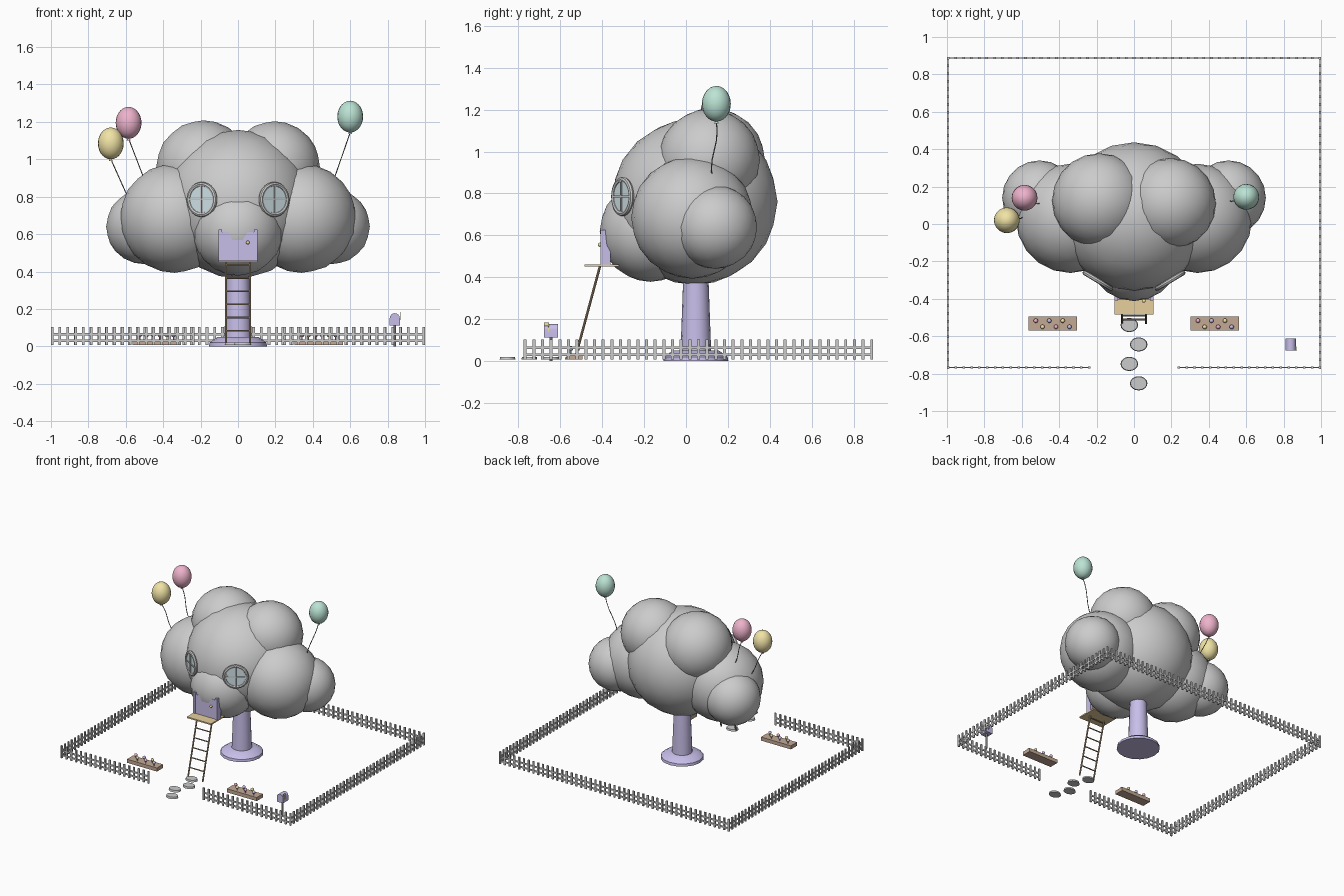
import bpy, bmesh, math
from mathutils import Matrix, Vector

if "Cube" in bpy.data.objects:
    bpy.data.objects.remove(bpy.data.objects["Cube"])

def mat(name, *rgb):
    m = bpy.data.materials.new(name)
    m.diffuse_color = (*rgb, 1)
    m.use_nodes = True
    m.node_tree.nodes["Principled BSDF"].inputs["Base Color"].default_value = m.diffuse_color
    return m

PURPLE = mat("lilac", 0.58, 0.52, 0.82)
TAN = mat("tan_wood", 0.80, 0.63, 0.34)
BROWN = mat("brown_wood", 0.42, 0.30, 0.20)
SOIL = mat("planter_wood", 0.55, 0.40, 0.30)
GLASS = mat("pale_glass", 0.66, 0.80, 0.84)
PINK = mat("pink", 0.86, 0.45, 0.60)
YELLOW = mat("yellow", 0.88, 0.77, 0.38)
GREEN = mat("mint", 0.50, 0.77, 0.66)
DARK = mat("string_grey", 0.25, 0.25, 0.25)

def finish(name, bm, material=None, smooth=False):
    me = bpy.data.meshes.new(name)
    bmesh.ops.recalc_face_normals(bm, faces=bm.faces)
    bm.to_mesh(me)
    bm.free()
    ob = bpy.data.objects.new(name, me)
    bpy.context.collection.objects.link(ob)
    if material:
        me.materials.append(material)
    if smooth:
        bpy.ops.object.select_all(action='DESELECT')
        bpy.context.view_layer.objects.active = ob
        ob.select_set(True)
        bpy.ops.object.shade_smooth_by_angle(angle=math.radians(40))
    return ob

def add_box(bm, lo, hi):
    lo, hi = Vector(lo), Vector(hi)
    m = Matrix.Translation((lo + hi) / 2) @ Matrix.Diagonal((*(hi - lo), 1))
    bmesh.ops.create_cube(bm, size=1, matrix=m)

def box(name, lo, hi, material=None):
    bm = bmesh.new()
    add_box(bm, lo, hi)
    return finish(name, bm, material)

def add_rod(bm, a, b, r, r2=None, sides=8):
    a, b = Vector(a), Vector(b)
    m = Matrix.Translation((a + b) / 2) @ (b - a).to_track_quat('Z', 'Y').to_matrix().to_4x4()
    bmesh.ops.create_cone(bm, cap_ends=True, segments=sides, radius1=r,
                          radius2=r if r2 is None else r2, depth=(b - a).length, matrix=m)

def add_ball(bm, c, r, sub=2):
    bmesh.ops.create_icosphere(bm, subdivisions=sub, radius=r, matrix=Matrix.Translation(c))

# cloud-shaped crown: overlapping puffs
puffs = [("main", (0, 0.04, 0.76), 0.397), ("front", (0, -0.17, 0.62), 0.242),
         ("top_left", (-0.185, 0.125, 0.955), 0.253), ("top_right", (0.195, 0.11, 0.96), 0.243)]
for side, s in (("left", -1), ("right", 1)):
    puffs += [("side_" + side, (s * 0.34, 0.03, 0.685), 0.292),
              ("outer_" + side, (s * 0.505, 0.14, 0.64), 0.2)]
for name, c, r in puffs:
    bm = bmesh.new()
    add_ball(bm, c, r, 3)
    finish("cloud_" + name, bm, smooth=True)

# trunk with flared foot
bm = bmesh.new()
foot = Vector((0, 0.047, 0))
for z0, z1, r0, r1 in ((0, 0.02, 0.155, 0.152), (0.02, 0.05, 0.152, 0.11), (0.05, 0.46, 0.073, 0.058)):
    add_rod(bm, foot + Vector((0, 0, z0)), foot + Vector((0, 0, z1)), r0, r1, 16)
finish("trunk", bm, PURPLE, True)

# door, frame, knob, porch
box("door", (-0.085, -0.403, 0.455), (0.085, -0.37, 0.61), PURPLE)
bm = bmesh.new()
for s in (-1, 1):
    add_box(bm, (s * 0.095 - 0.009, -0.408, 0.45), (s * 0.095 + 0.009, -0.36, 0.625))
finish("door_frame", bm, PURPLE)
bm = bmesh.new()
add_ball(bm, (0.053, -0.411, 0.555), 0.01)
finish("door_knob", bm, YELLOW, True)
box("porch", (-0.105, -0.485, 0.45), (0.105, -0.32, 0.46), TAN)

# ladder
bm = bmesh.new()
top, bottom = Vector((0, -0.41, 0.455)), Vector((0, -0.53, 0.01))
for s in (-1, 1):
    off = Vector((s * 0.064, 0, 0))
    add_rod(bm, top + off, bottom + off, 0.006)
for i in range(6):
    p = bottom.lerp(top, (0.075 + 0.072 * i) / 0.455)
    add_rod(bm, p - Vector((0.068, 0, 0)), p + Vector((0.068, 0, 0)), 0.0045)
finish("ladder", bm, BROWN)

# round windows facing outward; local z is the window normal
for side, s in (("left", -1), ("right", 1)):
    n = Vector((s * math.sin(math.radians(31)), -math.cos(math.radians(31)), 0))
    across = Vector((0, 0, 1)).cross(n)
    m = Matrix((across, Vector((0, 0, 1)), n)).transposed().to_4x4()
    m.translation = Vector((s * 0.193, -0.303, 0.785))
    bpy.ops.mesh.primitive_torus_add(major_radius=0.081, minor_radius=0.013,
                                     major_segments=28, minor_segments=8)
    ring = bpy.context.object
    ring.name = "window_frame_" + side
    ring.matrix_world = m
    bpy.ops.object.shade_smooth_by_angle()
    bm = bmesh.new()
    add_rod(bm, (0, 0, -0.01), (0, 0, 0.006), 0.08, sides=28)
    finish("window_glass_" + side, bm, GLASS).matrix_world = m
    bm = bmesh.new()
    add_box(bm, (-0.08, -0.004, 0), (0.08, 0.004, 0.011))
    add_box(bm, (-0.004, -0.08, 0), (0.004, 0.08, 0.011))
    finish("window_bars_" + side, bm).matrix_world = m

# balloons with knots and strings
for name, c, end, material in (
        ("pink", (-0.585, 0.14, 1.195), (-0.50, 0.11, 0.89), PINK),
        ("yellow", (-0.68, 0.02, 1.085), (-0.59, 0.04, 0.80), YELLOW),
        ("mint", (0.60, 0.145, 1.228), (0.505, 0.125, 0.87), GREEN)):
    c, end = Vector(c), Vector(end)
    bm = bmesh.new()
    bmesh.ops.create_uvsphere(bm, u_segments=20, v_segments=14, radius=1,
                              matrix=Matrix.Translation(c) @ Matrix.Diagonal((0.069, 0.069, 0.085, 1)))
    tie = c - Vector((0, 0, 0.084))
    add_rod(bm, tie - Vector((0, 0, 0.01)), tie + Vector((0, 0, 0.004)), 0.011, 0.003)
    finish("balloon_" + name, bm, material, True)
    bm = bmesh.new()
    pts = [tie.lerp(end, t / 6) + Vector((0, 0.008 * math.sin(t / 6 * 2 * math.pi), 0)) for t in range(7)]
    for a, b in zip(pts, pts[1:]):
        add_rod(bm, a, b, 0.0028, sides=6)
    finish("balloon_string_" + name, bm, DARK)

# picket fence with a gap at the front
def fence(name, a, b):
    a, b = Vector(a), Vector(b)
    bm = bmesh.new()
    d = (b - a).normalized()
    w = Vector((abs(d.x), abs(d.y)))
    t = Vector((w.y, w.x))
    n = round((b - a).length / 0.041)
    for i in range(n + 1):
        p = a.lerp(b, i / n)
        h = w * 0.007 + t * 0.005
        add_box(bm, (*(p - h), 0.008), (*(p + h), 0.103))
    for z in (0.03, 0.064):
        add_box(bm, (*(a - t * 0.003), z - 0.006), (*(b + t * 0.003), z + 0.006))
    finish(name, bm)

F, B, X = -0.768, 0.887, 0.994
fence("fence_back", (-X, B), (X, B))
fence("fence_left", (-X, F), (-X, B))
fence("fence_right", (X, F), (X, B))
fence("fence_front_left", (-X, F), (-0.24, F))
fence("fence_front_right", (0.24, F), (X, F))

# planters with flowers
for side, x0 in (("left", -0.435), ("right", 0.432)):
    box("planter_" + side, (x0 - 0.13, -0.57, 0.008), (x0 + 0.13, -0.495, 0.036), SOIL)
    for i in range(6):
        x, y = x0 - 0.09 + 0.036 * i, (-0.517, -0.55)[i % 2]
        bm = bmesh.new()
        add_rod(bm, (x, y, 0.03), (x, y, 0.058), 0.003, sides=6)
        finish(f"flower_stem_{side}_{i}", bm, GREEN)
        bm = bmesh.new()
        add_ball(bm, (x, y, 0.06), 0.012)
        finish(f"flower_{side}_{i}", bm, (PINK, YELLOW, PURPLE)[i % 3], True)

# letterbox: arched profile pushed along y
bm = bmesh.new()
add_rod(bm, (0.838, -0.645, 0), (0.838, -0.645, 0.12), 0.007)
finish("letterbox_post", bm)
bm = bmesh.new()
prof = [(-0.027, 0.112), (0.027, 0.112)]
prof += [(0.027 * math.cos(k * math.pi / 8), 0.15 + 0.027 * math.sin(k * math.pi / 8)) for k in range(9)]
face = bm.faces.new([bm.verts.new((0.838 + x, -0.677, z)) for x, z in prof])
ext = bmesh.ops.extrude_face_region(bm, geom=[face])["geom"]
bmesh.ops.translate(bm, vec=(0, 0.066, 0), verts=[v for v in ext if isinstance(v, bmesh.types.BMVert)])
if not face.is_valid or len(bm.faces) < len(prof) + 2:
    bm.faces.new(sorted(bm.verts, key=lambda v: v.index)[:len(prof)])
finish("letterbox", bm, PURPLE, True)
box("letterbox_flag", (0.865, -0.678, 0.168), (0.87, -0.655, 0.184), YELLOW)
box("letterbox_flag_arm", (0.865, -0.66, 0.14), (0.87, -0.655, 0.184), YELLOW)

# stepping stones
for i in range(4):
    bm = bmesh.new()
    bmesh.ops.create_cone(bm, cap_ends=True, segments=16, radius1=1, radius2=0.92, depth=1,
                          matrix=Matrix.Translation(((-0.025, 0.025)[i % 2], -0.54 - 0.104 * i, 0.013))
                          @ Matrix.Diagonal((0.047, 0.038, 0.014, 1)))
    finish(f"stepping_stone_{i + 1}", bm, smooth=True)
